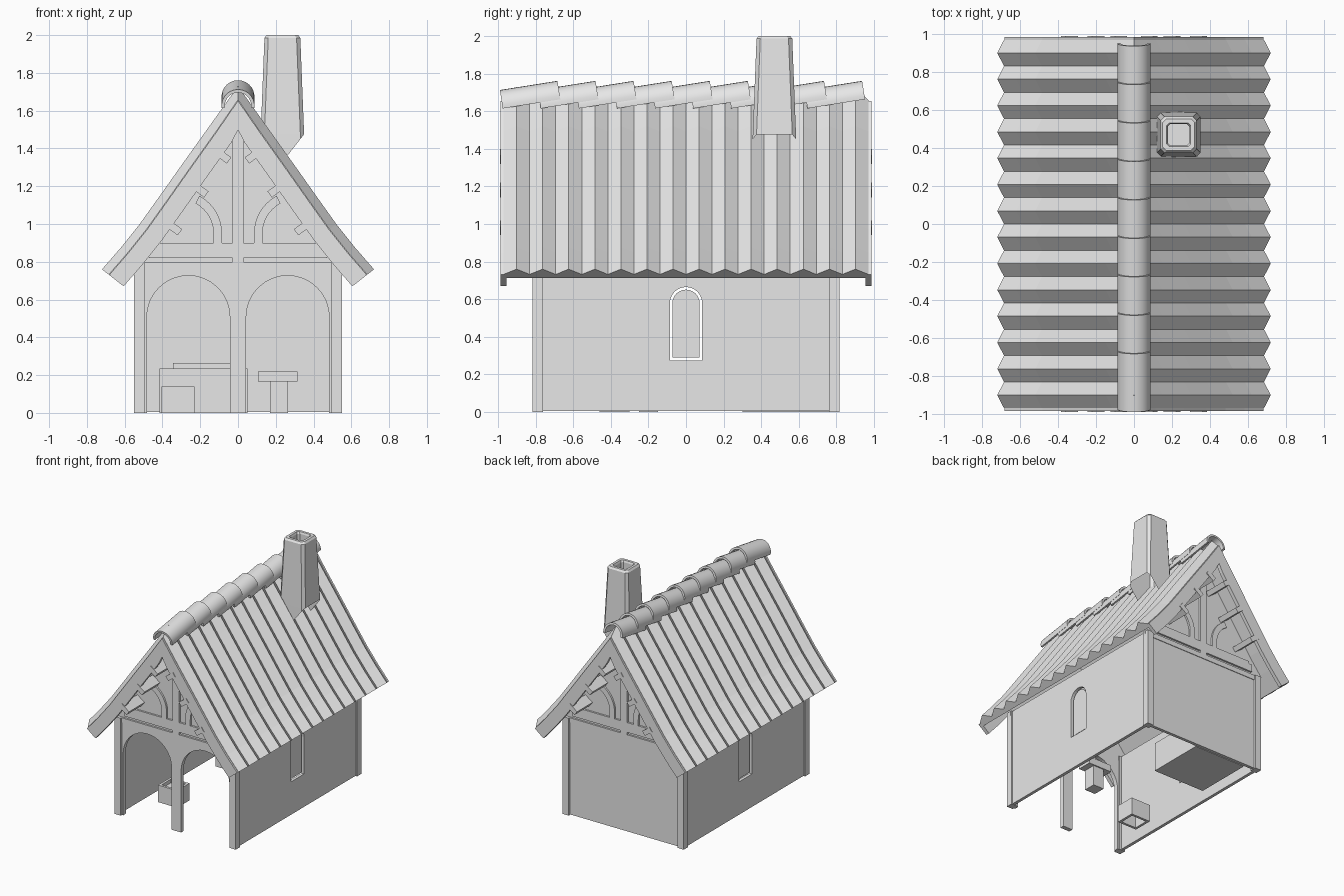
import bpy, bmesh, math
from mathutils import Matrix, Vector

cube = bpy.data.objects.get("Cube")
if cube:
    bpy.data.objects.remove(cube, do_unlink=True)

grey = bpy.data.materials.new("plain_grey")
grey.use_nodes = True
grey.diffuse_color = (0.8, 0.8, 0.8, 1)
grey.node_tree.nodes["Principled BSDF"].inputs["Base Color"].default_value = (0.8, 0.8, 0.8, 1)


def finish(name, bm):
    bmesh.ops.recalc_face_normals(bm, faces=bm.faces)
    mesh = bpy.data.meshes.new(name)
    bm.to_mesh(mesh)
    bm.free()
    mesh.materials.append(grey)
    ob = bpy.data.objects.new(name, mesh)
    bpy.context.collection.objects.link(ob)
    return ob


def prism(name, outline, axis, a, b):
    """Extrude a 2D outline along x or y, from a to b."""
    bm = bmesh.new()
    place = (lambda p, t: (p[0], t, p[1])) if axis == "y" else (lambda p, t: (t, p[0], p[1]))
    face = bm.faces.new([bm.verts.new(place(p, a)) for p in outline])
    moved = bmesh.ops.extrude_face_region(bm, geom=[face])["geom"]
    shift = Vector(place((0, 0), b - a))
    bmesh.ops.translate(bm, vec=shift, verts=[v for v in moved if isinstance(v, bmesh.types.BMVert)])
    return finish(name, bm)


def box(name, x0, x1, y0, y1, z0, z1):
    return prism(name, [(x0, z0), (x1, z0), (x1, z1), (x0, z1)], "y", y0, y1)


def arc(cx, cz, r, start, end, n=16):
    angles = [math.radians(start + (end - start) * i / n) for i in range(n + 1)]
    return [(cx + r * math.cos(t), cz + r * math.sin(t)) for t in angles]


# Roof slope, measured from ridge to eave and offset inwards by depth
SLOPE = [(0, 1.73), (0.15, 1.52), (0.3, 1.31), (0.42, 1.14), (0.52, 1.0), (0.62, 0.875), (0.72, 0.76)]


def slope(depth):
    return [(0, 1.73 - depth * 1.6)] + [(x - 0.79 * depth, z - 0.62 * depth) for x, z in SLOPE[1:]]


# Corrugated roof sheets with flat undersides
RIDGES = 14
HALF = 0.97
for side, label in ((1, "left"), (-1, "right")):
    bm = bmesh.new()
    rows = []
    for i in range(2 * RIDGES + 1):
        y = -HALF + HALF * i / RIDGES
        top = slope(0 if i % 2 else 0.045)
        under = slope(0.075)[::-1]
        rows.append([bm.verts.new((side * x, y, z)) for x, z in top + under])
    n = len(rows[0])
    for r, s in zip(rows, rows[1:]):
        for j in range(n):
            k = (j + 1) % n
            bm.faces.new((r[j], r[k], s[k], s[j]))
    bm.faces.new(rows[0])
    bm.faces.new(rows[-1])
    finish(f"roof_sheet_{label}", bm)

# Overlapping half-round ridge tiles, each rising towards the back
LENGTH = 0.31
for i in range(9):
    y_end = 0.95 - 0.2025 * i
    ring = arc(0, 0, 0.087, -8, 188, 14) + arc(0, 0, 0.07, 188, -8, 14)
    tile = prism(f"ridge_tile_{i + 1}", ring, "y", -LENGTH, 0)
    tile.matrix_world = Matrix.Translation((0, y_end, 1.675)) @ Matrix.Rotation(math.radians(9), 4, "X")

# Side walls with an arched window and a slightly smaller pane
def window(w, z0, z1):
    return [(-w, z0), (w, z0)] + arc(0, z1 - w, w, 0, 180, 12)


for side, label in ((1, "left"), (-1, "right")):
    wall = prism(f"side_wall_{label}", [(-0.78, 0.005), (0.78, 0.005), (0.78, 0.8), (-0.78, 0.8)],
                 "x", side * 0.515, side * 0.54)
    cutter = prism("window_cutter", window(0.086, 0.275, 0.665), "x", side * 0.45, side * 0.6)
    cutter.hide_render = True
    cut = wall.modifiers.new("window_opening", "BOOLEAN")
    cut.operation = "DIFFERENCE"
    cut.solver = "EXACT"
    cut.object = cutter
    bpy.context.view_layer.objects.active = wall
    bpy.ops.object.modifier_apply(modifier=cut.name)
    bpy.data.objects.remove(cutter, do_unlink=True)
    prism(f"window_pane_{label}", window(0.073, 0.289, 0.651), "x", side * 0.518, side * 0.526)
    for end, place in ((-1, "front"), (1, "back")):
        x, y = sorted((side * 0.495, side * 0.55)), sorted((end * 0.76, end * 0.815))
        box(f"corner_post_{place}_{label}", *x, *y, 0, 0.8)

# Front arcade and plain back wall
arcade = [(-0.5, 0), (-0.5, 0.76), (0.5, 0.76), (0.5, 0)]
for cx in (0.263, -0.263):
    arcade += [(cx + 0.22, 0)] + arc(cx, 0.507, 0.22, 0, 180) + [(cx - 0.22, 0)]
prism("front_arcade", arcade, "y", -0.8, -0.765)
box("back_wall", -0.51, 0.51, 0.775, 0.8, 0.005, 0.76)

# Gables, their timbers, the roof-edge boards and purlin ends
for end, place in ((-1, "front"), (1, "back")):
    under = slope(0.07)
    edge = [p for p in under if p[1] > 0.8]
    gable = [(-x, z) for x, z in edge[::-1]] + edge[1:]
    low = [(0.55, 0.76)]
    prism(f"gable_{place}", [(-0.55, 0.76)] + gable + low, "y", end * 0.77, end * 0.79)
    y0, y1 = sorted((end * 0.78, end * 0.805))
    box(f"gable_sill_{place}", -0.55, 0.55, y0, y1, 0.76, 0.8)
    box(f"gable_beam_{place}", -0.47, 0.47, y0, y1, 0.82, 0.88)
    box(f"gable_rail_{place}", -0.44, 0.44, y0, y1, 0.88, 0.9)
    box(f"king_post_{place}", -0.03, 0.03, y0, y1, 0.8, 1.55)
    outer, inner = slope(0.048), slope(0.145)
    for side, label in ((1, "left"), (-1, "right")):
        board = [(side * x, z) for x, z in outer + inner[::-1]]
        prism(f"roof_edge_board_{place}_{label}", board, "y", end * 0.955, end * 0.985)
        brace = [(0.085, 0.82)] + arc(0.31, 0.95, 0.225, 180, 118) + arc(0.31, 0.95, 0.18, 118, 180) + [(0.13, 0.82)]
        prism(f"curved_brace_{place}_{label}", [(side * x, z) for x, z in brace], "y", y0, y1)
        for k, (px, pz) in enumerate(((0.08, 1.36), (0.2, 1.18), (0.34, 0.98))):
            a = Vector((0.59, -0.81)) * 0.02
            b = Vector((0.81, 0.59)) * 0.04
            c = Vector((px, pz))
            pts = [c - a - b, c + a - b, c + a + b, c - a + b]
            prism(f"purlin_end_{place}_{label}_{k + 1}", [(side * p.x, p.y) for p in pts],
                  "y", end * 0.78, end * 0.99)

# Chimney: tapered chamfered shaft with a hollow top, open where it meets the roof
def chamfered(half, cut):
    h, k = half, half - cut
    return [(h, -k), (h, k), (k, h), (-k, h), (-h, k), (-h, -k), (-k, -h), (k, -h)]


CX, CY = 0.235, 0.47
bm = bmesh.new()
sections = [(0.122, 0.02, 1.25), (0.115, 0.02, 1.475), (0.095, 0.02, 1.985), (0.084, 0.02, 2.0),
            (0.063, 0.014, 2.0), (0.057, 0.014, 1.985), (0.057, 0.014, 1.7)]
rings = [[bm.verts.new((CX + x, CY + y, z)) for x, y in chamfered(h, c)] for h, c, z in sections]
for r, s in zip(rings, rings[1:]):
    for j in range(8):
        k = (j + 1) % 8
        bm.faces.new((r[j], r[k], s[k], s[j]))
bm.faces.new(rings[-1])
bmesh.ops.bisect_plane(bm, geom=bm.verts[:] + bm.edges[:] + bm.faces[:], plane_co=(0.35, 0, 1.475),
                       plane_no=(1.28, 0, -1), clear_outer=True)
finish("chimney", bm)

# Hearth against the back wall
box("hearth_base", -0.415, 0.05, 0.3, 0.775, 0, 0.235)
box("hearth_top", -0.345, -0.02, 0.37, 0.775, 0.235, 0.265)

# Anvil on a square foot
box("anvil_foot", 0.17, 0.265, -0.25, -0.15, 0, 0.165)
box("anvil_top", 0.105, 0.315, -0.26, -0.14, 0.165, 0.22)

# Open crate
for name, x0, x1, y0, y1 in (("left", -0.25, -0.23, -0.46, -0.3), ("right", -0.405, -0.385, -0.46, -0.3),
                             ("front", -0.385, -0.25, -0.46, -0.44), ("back", -0.385, -0.25, -0.32, -0.3)):
    box(f"crate_side_{name}", x0, x1, y0, y1, 0, 0.14)
box("crate_shelf", -0.385, -0.25, -0.44, -0.32, 0.09, 0.11)

# Smooth the rounded tiles while keeping sharp rims
bpy.ops.object.select_all(action="DESELECT")
for ob in bpy.context.collection.objects:
    if ob.name.startswith("ridge_tile"):
        ob.select_set(True)
        bpy.context.view_layer.objects.active = ob
bpy.ops.object.shade_smooth_by_angle(angle=math.radians(35))
